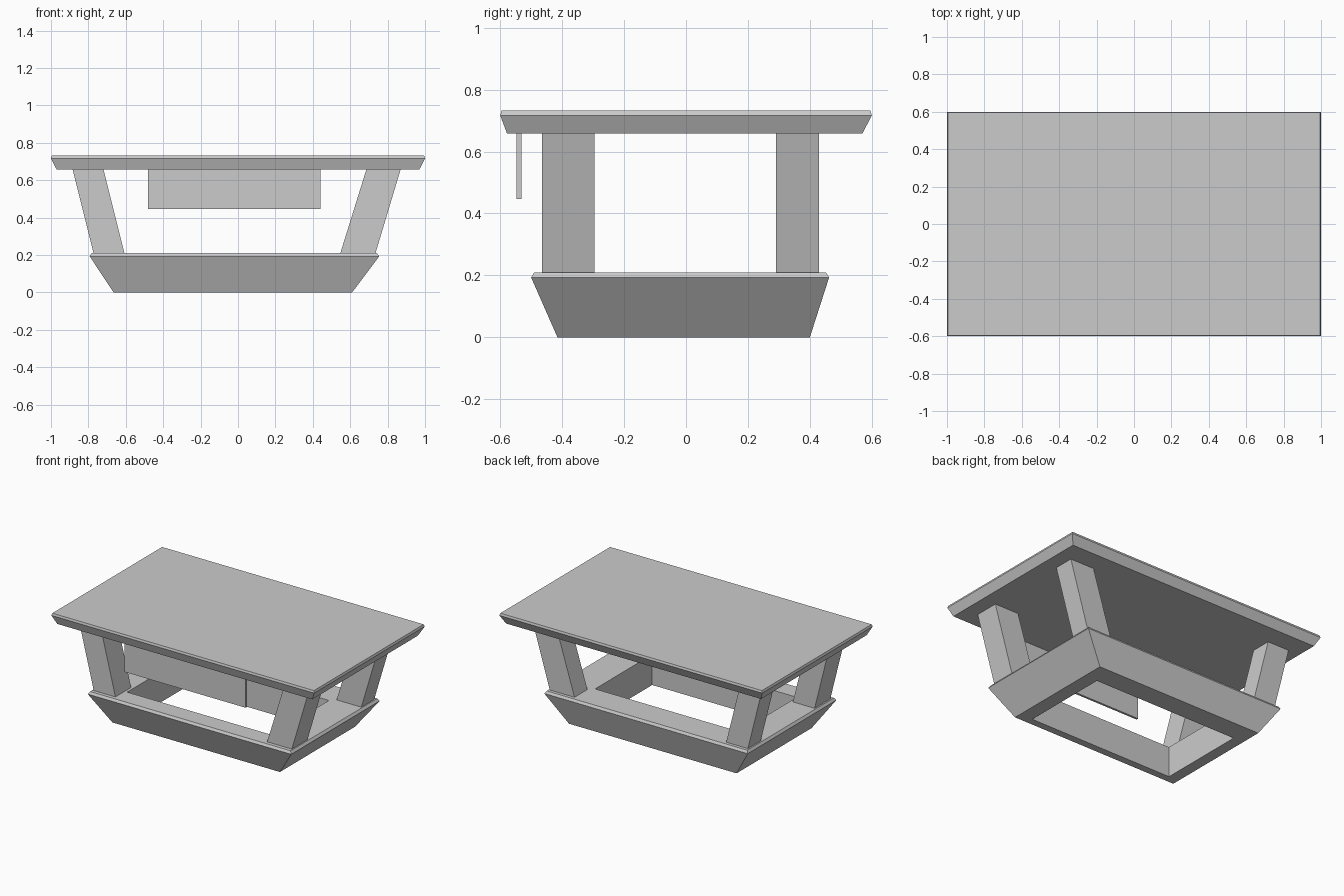
import bpy

if "Cube" in bpy.data.objects:
    bpy.data.objects.remove(bpy.data.objects["Cube"])


def loft(name, rings, close=False):
    """Skin stacked rings of corner points; close=True joins last ring to first."""
    n = len(rings[0])
    verts = [p for r in rings for p in r]
    faces = []
    count = len(rings)
    for k in range(count if close else count - 1):
        a, b = k * n, ((k + 1) % count) * n
        for i in range(n):
            j = (i + 1) % n
            faces.append((a + i, a + j, b + j, b + i))
    if not close:
        faces.append(tuple(reversed(range(n))))
        faces.append(tuple(range((count - 1) * n, count * n)))
    mesh = bpy.data.meshes.new(name)
    mesh.from_pydata(verts, [], faces)
    mesh.update()
    obj = bpy.data.objects.new(name, mesh)
    bpy.context.collection.objects.link(obj)
    return obj


def rect(x0, x1, y0, y1, z):
    return [(x0, y0, z), (x1, y0, z), (x1, y1, z), (x0, y1, z)]


# table top with undercut edge
loft("table_top", [
    rect(-0.97, 0.97, -0.578, 0.57, 0.658),
    rect(-1.0, 1.0, -0.6, 0.6, 0.717),
    rect(-0.995, 0.995, -0.596, 0.596, 0.732),
])

# flared base frame with a vertical rectangular opening
hole = (-0.588, 0.513, -0.365, 0.255)
loft("base_frame", [
    rect(-0.665, 0.61, -0.415, 0.40, 0.0),
    rect(-0.793, 0.755, -0.50, 0.462, 0.193),
    rect(-0.782, 0.743, -0.49, 0.452, 0.21),
    rect(*hole, 0.21),
    rect(*hole, 0.0),
], close=True)

# slanted legs: bottom x range, top x range
sides = {"left": ((-0.772, -0.607), (-0.885, -0.72)),
         "right": ((0.547, 0.735), (0.687, 0.87))}
depths = {"front": (-0.465, -0.295), "back": (0.29, 0.43)}
for side, (bottom, top) in sides.items():
    for end, (y0, y1) in depths.items():
        loft(f"{end}_{side}_leg", [rect(*bottom, y0, y1, 0.21),
                                   rect(*top, y0, y1, 0.66)])

# thin hanging front panel
loft("front_panel", [rect(-0.48, 0.44, -0.547, -0.532, 0.447),
                     rect(-0.48, 0.44, -0.547, -0.532, 0.66)])
